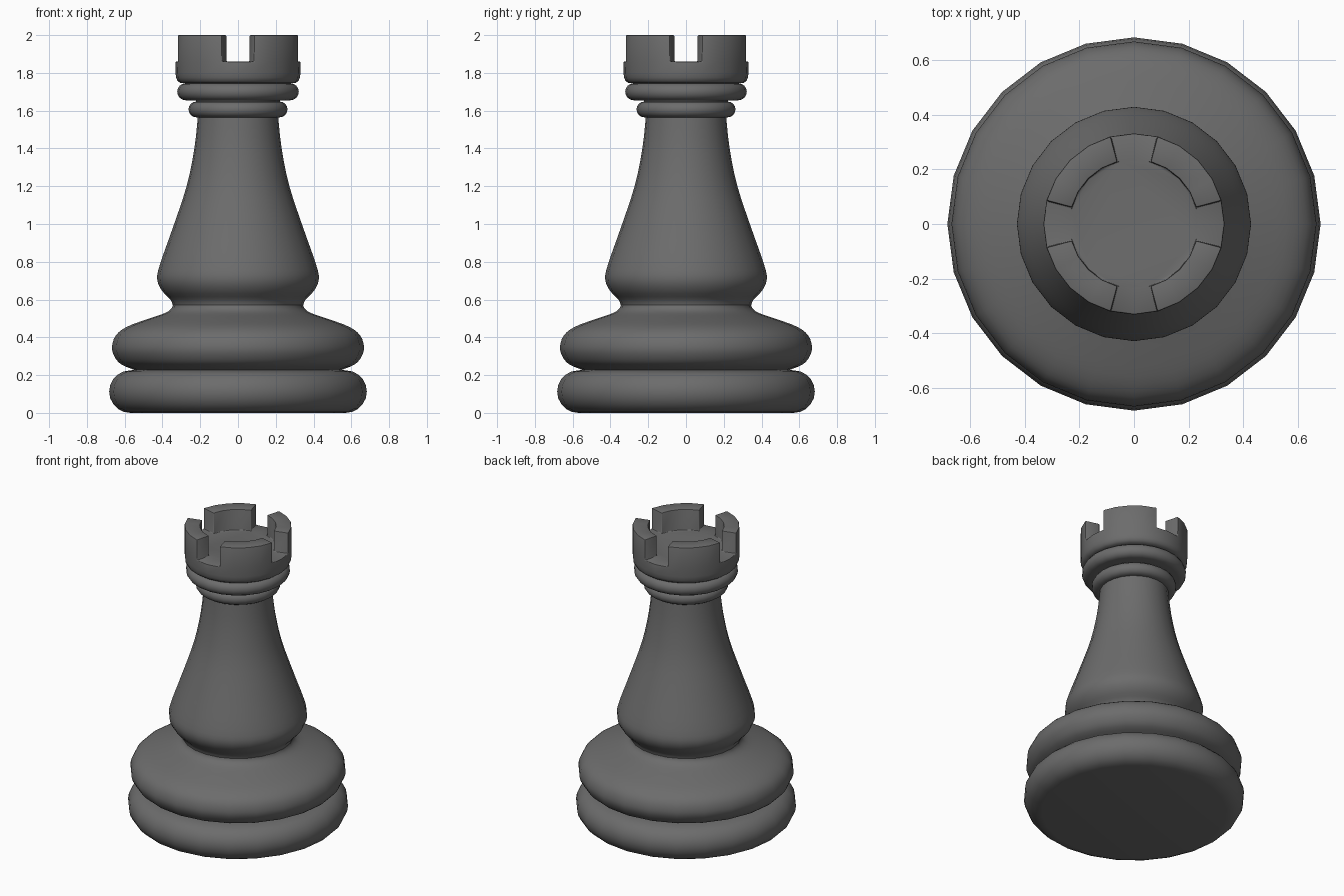
import bpy, bmesh
from math import sin, cos, pi, atan2, degrees

if "Cube" in bpy.data.objects:
    bpy.data.objects.remove(bpy.data.objects["Cube"])

SIDES = 24

# Dark grey finish shared by all parts
dark = bpy.data.materials.new("dark_grey")
dark.diffuse_color = (0.15, 0.15, 0.15, 1)
dark.use_nodes = True
dark.node_tree.nodes["Principled BSDF"].inputs["Base Color"].default_value = dark.diffuse_color


def bulge(r, out, z0, z1, n=8):
    """Half-ellipse profile bulging outwards from radius r, bottom to top."""
    zc, h = (z0 + z1) / 2, (z1 - z0) / 2
    return [(r + out * cos(a), zc + h * sin(a))
            for a in (-pi / 2 + pi * i / n for i in range(n + 1))]


def smooth(pts, n=3):
    """Catmull-Rom curve through the profile points."""
    p = [pts[0]] + pts + [pts[-1]]
    out = []
    for i in range(1, len(p) - 2):
        for k in range(n):
            t = k / n
            out.append(tuple(0.5 * (2 * b + (c - a) * t + (2 * a - 5 * b + 4 * c - d) * t * t
                                    + (3 * b - a - 3 * c + d) * t ** 3)
                             for a, b, c, d in zip(p[i - 1], p[i], p[i + 1], p[i + 2])))
    return out + [pts[-1]]


def lathe(profile, cap_bottom=False, cap_top=False):
    bm = bmesh.new()
    rings = [[bm.verts.new((r * cos(2 * pi * i / SIDES), r * sin(2 * pi * i / SIDES), z))
              for i in range(SIDES)] for r, z in profile]
    for a, b in zip(rings, rings[1:]):
        for i in range(SIDES):
            j = (i + 1) % SIDES
            bm.faces.new((a[i], a[j], b[j], b[i]))
    if cap_bottom:
        bm.faces.new(rings[0][::-1])
    if cap_top:
        bm.faces.new(rings[-1])
    return bm


def finish(name, bm, bevel=0):
    bmesh.ops.recalc_face_normals(bm, faces=bm.faces)
    me = bpy.data.meshes.new(name)
    bm.to_mesh(me)
    bm.free()
    me.materials.append(dark)
    ob = bpy.data.objects.new(name, me)
    bpy.context.collection.objects.link(ob)
    bpy.ops.object.select_all(action='DESELECT')
    ob.select_set(True)
    bpy.context.view_layer.objects.active = ob
    if bevel:
        mod = ob.modifiers.new("edge_bevel", 'BEVEL')
        mod.width, mod.segments = bevel, 2
        mod.limit_method, mod.angle_limit = 'ANGLE', 0.8
        bpy.ops.object.modifier_apply(modifier=mod.name)
    bpy.ops.object.shade_smooth_by_angle(angle=0.7)


# Bottom disc
finish("base", lathe(bulge(0.57, 0.112, 0, 0.225, 10) + [(0.55, 0.228)], cap_bottom=True))

# Wide sloping collar above the base
finish("lower_collar", lathe(smooth([
    (0.55, 0.228), (0.62, 0.258), (0.655, 0.30), (0.667, 0.35), (0.647, 0.41),
    (0.59, 0.455), (0.49, 0.493), (0.39, 0.527), (0.355, 0.55), (0.345, 0.57)])))

# Flared stem
finish("stem", lathe(smooth([
    (0.345, 0.57), (0.358, 0.60), (0.405, 0.65), (0.428, 0.71), (0.412, 0.79),
    (0.345, 0.98), (0.272, 1.20), (0.231, 1.40), (0.213, 1.565)])))

# Two neck rings
finish("neck_ring_lower", lathe([(0.213, 1.565)] + bulge(0.222, 0.04, 1.565, 1.648)
                                + [(0.222, 1.655)]))
finish("neck_ring_upper", lathe([(0.222, 1.655)] + bulge(0.278, 0.044, 1.655, 1.745)))

# Crown: drum with four battlements raised from its rim
crown = lathe([(0.278, 1.745), (0.305, 1.747), (0.32, 1.757), (0.328, 1.775),
               (0.331, 1.80), (0.331, 1.86), (0.235, 1.86)], cap_top=True)
rim = []
for f in crown.faces:
    c = f.calc_center_median()
    on_rim = len(f.verts) == 4 and all(abs(v.co.z - 1.86) < 1e-4 for v in f.verts)
    if on_rim and 15 < degrees(atan2(c.y, c.x)) % 90 < 75:
        rim.append(f)
raised = bmesh.ops.extrude_face_region(crown, geom=rim)["geom"]
bmesh.ops.translate(crown, vec=(0, 0, 0.14),
                    verts=[g for g in raised if isinstance(g, bmesh.types.BMVert)])
bmesh.ops.delete(crown, geom=[f for f in rim if f.is_valid], context='FACES_ONLY')
finish("crown", crown, bevel=0.005)
